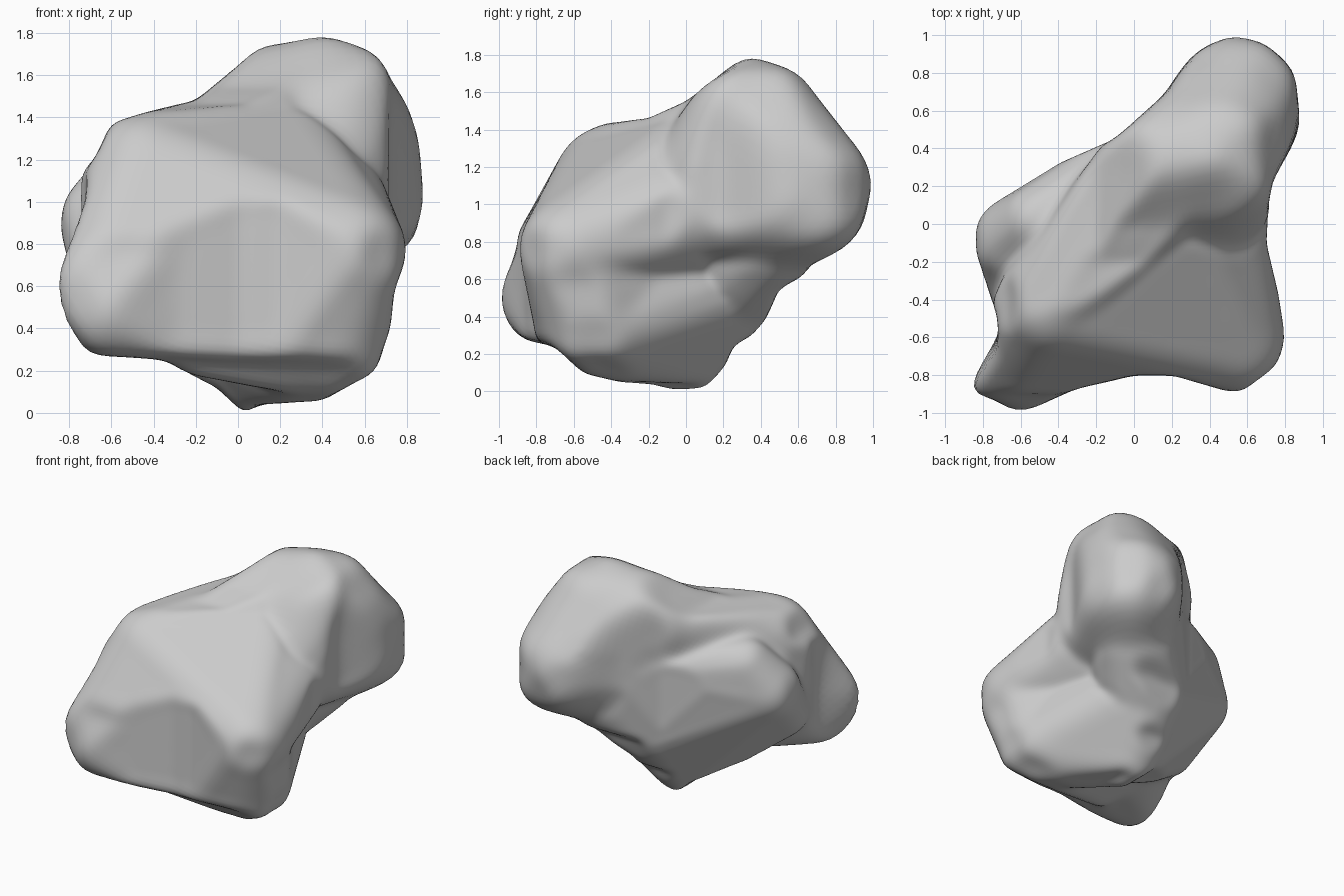
import bpy
import bmesh
from mathutils import Vector
from mathutils.bvhtree import BVHTree

default_cube = bpy.data.objects.get("Cube")
if default_cube:
    bpy.data.objects.remove(default_cube, do_unlink=True)

CENTRE = Vector((0, -0.1, 0.8))

# Rounded knobs of the boulder: x, y, z, radius
KNOBS = {
    "core": (0, -.2, .8, .53),
    "front_left": (-.63, -.76, .58, .25),
    "front_left_low": (-.6, -.75, .48, .23),
    "front_right": (.52, -.61, .76, .28),
    "front_low": (.42, -.48, .36, .3),
    "shoulder": (-.44, -.41, 1.13, .29),
    "neck": (.37, .08, 1, .33),
    "ridge": (.14, .18, 1.29, .3),
    "back": (.56, .64, 1.06, .37),
    "back_low": (.5, .55, .96, .28),
    "peak": (.46, .36, 1.42, .37),
    "peak_left": (.18, .32, 1.4, .34),
    "left": (-.61, -.09, .9, .24),
    "left_low": (-.55, -.34, .65, .22),
    "left_high": (-.5, .01, 1.1, .2),
    "rear": (0, .26, 1.03, .26),
    "rear_low": (.1, .18, .6, .33),
    "foot": (.04, 0, .2, .2),
}

# Masses, each a taut skin around several knobs
MASSES = [
    "core front_left front_left_low front_right front_low shoulder",  # front
    "core shoulder front_right neck ridge",                 # right slope
    "shoulder ridge neck peak_left",                        # top ridge
    "neck back peak peak_left",                             # back lobe
    "left left_low left_high rear rear_low foot",           # rear wall
    "back_low rear rear_low",                               # under the back lobe
    "core front_low rear_low foot",                         # underside
]

# Limiting outlines along the three axes
FRONT = [(-.88, .65), (-.82, .45), (-.7, .28), (-.35, .25), (-.1, .12), (.03, 0),
         (.1, .04), (.4, .06), (.65, .2), (.72, .4), (.74, .58), (.79, .72),
         (.88, 1), (.85, 1.3), (.8, 1.45), (.65, 1.7), (.4, 1.79), (.1, 1.73),
         (-.05, 1.6), (-.2, 1.48), (-.45, 1.42), (-.6, 1.37), (-.68, 1.2),
         (-.8, 1.08), (-.84, .9), (-.82, .78)]
SIDE = [(-1, .5), (-.95, .3), (-.7, .24), (-.55, .1), (-.35, .05), (-.1, 0),
        (.1, .02), (.2, .1), (.25, .24), (.4, .33), (.5, .55), (.75, .68),
        (.92, .85), (1, 1.1), (.93, 1.3), (.8, 1.45), (.65, 1.67), (.5, 1.74),
        (.3, 1.8), (.2, 1.7), (0, 1.55), (-.2, 1.46), (-.5, 1.42), (-.7, 1.27),
        (-.8, 1.15), (-.9, .93), (-.9, .77)]
TOP = [(-.88, -.77), (-.85, -.87), (-.6, -1), (-.3, -.87), (0, -.8), (.2, -.8),
       (.55, -.9), (.75, -.75), (.8, -.6), (.77, -.4), (.7, -.1), (.72, .2),
       (.88, .5), (.85, .8), (.7, .95), (.5, 1), (.25, .85), (.2, .72),
       (-.1, .45), (-.4, .32), (-.7, .18), (-.8, .1), (-.85, -.1), (-.72, -.5),
       (-.72, -.65)]
OUTLINES = [(FRONT, 0, 2), (SIDE, 1, 2), (TOP, 0, 1)]


def outline_limit(direction, points, i, j):
    """Distance along the direction to the outline's outer edge."""
    du, dv = direction[i], direction[j]
    best = 0
    for k, (u, v) in enumerate(points):
        eu, ev = points[k - 1][0] - u, points[k - 1][1] - v
        au, av = u - CENTRE[i], v - CENTRE[j]
        det = du * ev - dv * eu
        if abs(det) > 1e-9 and -0.001 <= (au * dv - av * du) / det <= 1.001:
            best = max(best, (au * ev - av * eu) / det)
    return best or 3


def mass_tree(names):
    """Search tree of the convex skin around the named knobs."""
    bm = bmesh.new()
    for name in names.split():
        *place, radius = KNOBS[name]
        ball = bmesh.ops.create_icosphere(bm, subdivisions=3, radius=radius)
        bmesh.ops.translate(bm, verts=ball["verts"], vec=place)
    bmesh.ops.convex_hull(bm, input=bm.verts[:])
    tree = BVHTree.FromBMesh(bm)
    bm.free()
    return tree


def skin_distance(direction):
    """Distance from the centre to the outermost skin."""
    far = CENTRE + direction * 3
    hits = [tree.ray_cast(far, -direction)[3] for tree in trees]
    return 3 - min(h for h in hits if h is not None)


def relax(points, factor):
    """Move every point towards (or away from) the mean of its neighbours."""
    return [p.lerp(sum((points[n] for n in ring), Vector()) / len(ring), factor)
            for p, ring in zip(points, rings)]


# Push a fine sphere out to the boulder's surface
trees = [mass_tree(names) for names in MASSES]
bm = bmesh.new()
bmesh.ops.create_icosphere(bm, subdivisions=6, radius=1)
bm.verts.index_update()
rings = [[e.other_vert(v).index for e in v.link_edges] for v in bm.verts]
surface = []
for vert in bm.verts:
    direction = vert.co.normalized()
    limits = [outline_limit(direction, *o) for o in OUTLINES]
    surface.append(CENTRE + direction * min(limits + [skin_distance(direction)]))

# Weather the creases without shrinking the lobes
for step in range(20):
    surface = relax(relax(surface, 0.5), -0.51)
for vert, place in zip(bm.verts, surface):
    vert.co = place

bmesh.ops.recalc_face_normals(bm, faces=bm.faces)
mesh = bpy.data.meshes.new("boulder")
bm.to_mesh(mesh)
bm.free()
mesh.shade_smooth()
boulder = bpy.data.objects.new("boulder", mesh)
bpy.context.collection.objects.link(boulder)

# Plain grey stone
stone = bpy.data.materials.new("grey_stone")
stone.use_nodes = True
colour = (0.6, 0.6, 0.6, 1)
stone.diffuse_color = colour
shader = next(n for n in stone.node_tree.nodes if n.type == "BSDF_PRINCIPLED")
shader.inputs["Base Color"].default_value = colour
shader.inputs["Roughness"].default_value = 0.9
mesh.materials.append(stone)
